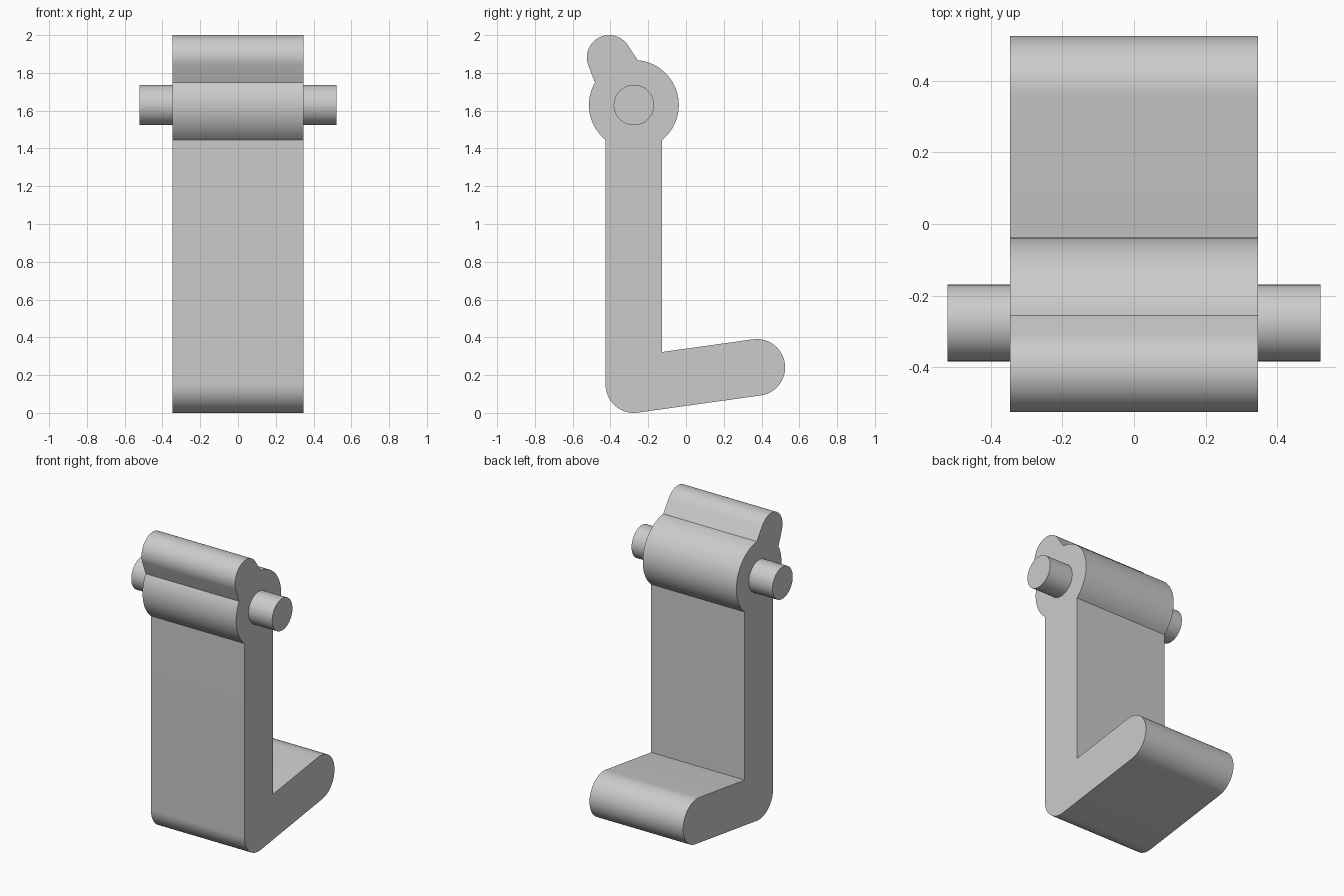
import bpy, bmesh, math
from mathutils import Vector

if "Cube" in bpy.data.objects:
    bpy.data.objects.remove(bpy.data.objects["Cube"], do_unlink=True)

grey = bpy.data.materials.new("plain grey")
grey.use_nodes = True
colour = (0.6, 0.6, 0.6, 1)
grey.diffuse_color = colour
grey.node_tree.nodes["Principled BSDF"].inputs["Base Color"].default_value = colour


def arc(centre, radius, start, end, steps=24):
    """Points (y, z) along an arc, angles in radians."""
    angles = [start + (end - start) * i / steps for i in range(steps + 1)]
    return [centre + radius * Vector((math.cos(a), math.sin(a))) for a in angles]


def extrude_profile(name, points, half_width):
    """Solid with a (y, z) outline, extruded evenly along x."""
    bm = bmesh.new()
    face = bm.faces.new([bm.verts.new((-half_width, p.x, p.y)) for p in points])
    new = bmesh.ops.extrude_face_region(bm, geom=[face])["geom"]
    verts = [v for v in new if isinstance(v, bmesh.types.BMVert)]
    bmesh.ops.translate(bm, verts=verts, vec=(2 * half_width, 0, 0))
    bmesh.ops.recalc_face_normals(bm, faces=bm.faces)
    mesh = bpy.data.meshes.new(name)
    bm.to_mesh(mesh)
    bm.free()
    mesh.materials.append(grey)
    obj = bpy.data.objects.new(name, mesh)
    bpy.context.collection.objects.link(obj)
    bpy.ops.object.select_all(action="DESELECT")
    obj.select_set(True)
    bpy.context.view_layer.objects.active = obj
    bpy.ops.object.shade_smooth_by_angle(angle=math.radians(25))
    return obj


# Centres and radii of the rounded parts of the bracket
hub, heel = Vector((-0.276, 1.63)), Vector((-0.276, 0.15))
toe, lobe = Vector((0.375, 0.241)), Vector((-0.407, 1.882))
hub_r, arm_r, lobe_r, pin_r = 0.238, 0.15, 0.118, 0.107
quarter = math.pi / 2

# Directions of the foot and the lobe, and the lobe's taper
foot = math.atan2(toe.y - heel.y, toe.x - heel.x)
tilt = math.atan2(lobe.y - hub.y, lobe.x - hub.x)
side = quarter - math.asin((arm_r - lobe_r) / (lobe - hub).length)
meet = math.acos(arm_r / hub_r)  # where an arm's edge cuts the hub

# Inner corner between column and foot
corner = Vector((heel.x + arm_r,
                 heel.y + arm_r * math.tan(foot) + arm_r / math.cos(foot)))

# Bracket outline, anticlockwise from the heel
outline = arc(heel, arm_r, -2 * quarter, foot - quarter)
outline += arc(toe, arm_r, foot - quarter, foot + quarter)
outline.append(corner)
outline += arc(hub, hub_r, -meet, tilt - side + meet, 36)
outline += arc(lobe, lobe_r, tilt - side, tilt + side)
outline += arc(hub, hub_r, tilt + side - meet, 2 * quarter + meet, 24)
extrude_profile("bracket", outline, 0.346)

# Pivot pin through the hub
extrude_profile("pivot_pin", arc(hub, pin_r, 0, 4 * quarter, 48)[:-1], 0.521)
